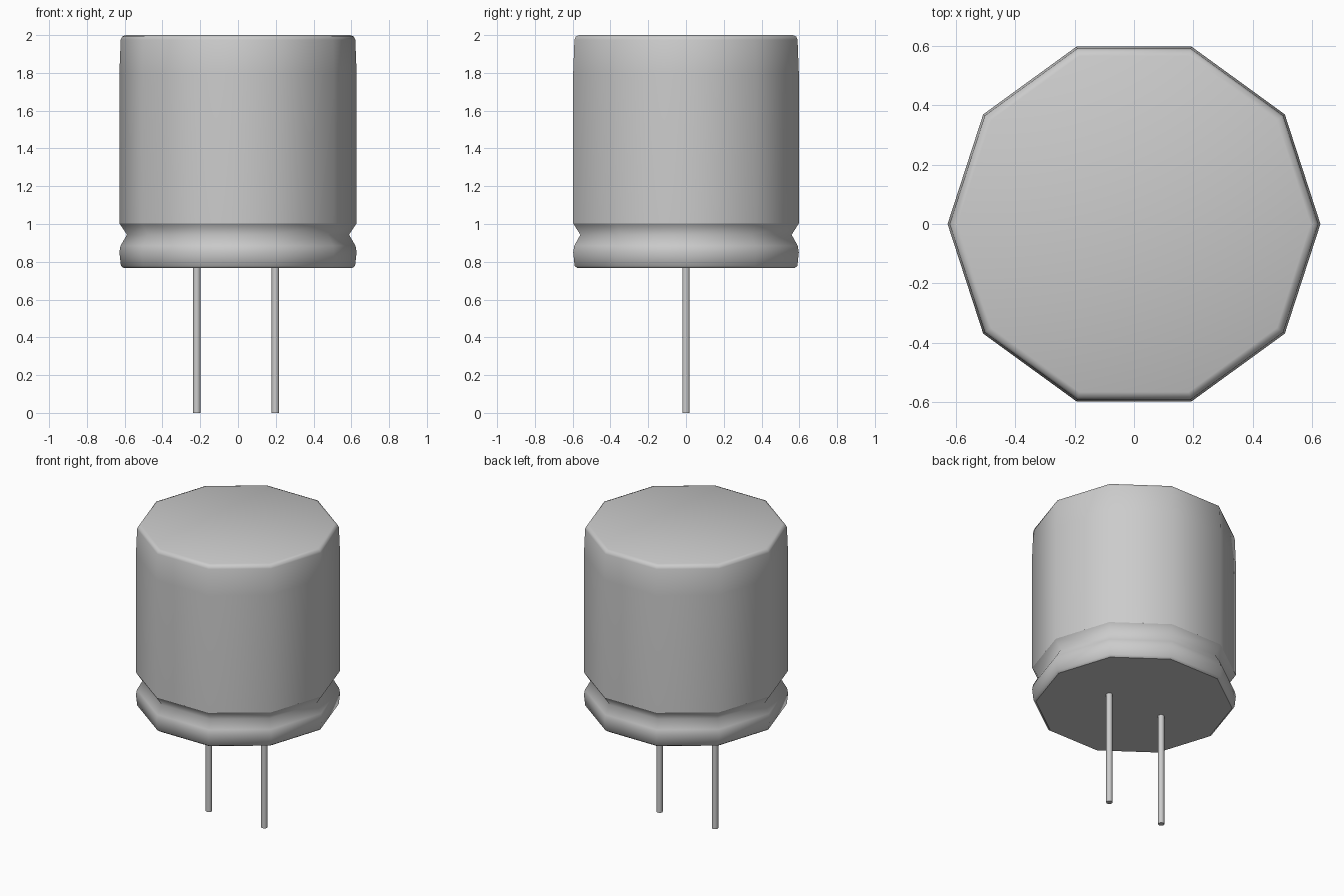
import bpy, bmesh, math

if "Cube" in bpy.data.objects:
    bpy.data.objects.remove(bpy.data.objects["Cube"])

SIDES = 10


def lathe(name, profile, sides, location=(0, 0, 0), sharp_rings=()):
    """Revolve (radius, z) points into a closed, smooth shaded solid."""
    bm = bmesh.new()
    rings = []
    for r, z in profile:
        rings.append([bm.verts.new((r * math.cos(2 * math.pi * i / sides),
                                    r * math.sin(2 * math.pi * i / sides), z))
                      for i in range(sides)])
    for a, b in zip(rings, rings[1:]):
        for i in range(sides):
            j = (i + 1) % sides
            bm.faces.new((a[i], a[j], b[j], b[i])).smooth = True
    bm.faces.new(rings[0][::-1]).smooth = True
    bm.faces.new(rings[-1]).smooth = True
    for k in sharp_rings:
        for i in range(sides):
            bm.edges.get((rings[k][i], rings[k][(i + 1) % sides])).smooth = False
    mesh = bpy.data.meshes.new(name)
    bm.to_mesh(mesh)
    bm.free()
    obj = bpy.data.objects.new(name, mesh)
    obj.location = location
    bpy.context.collection.objects.link(obj)
    return obj


# Can: flat base, rolled bead, crimped groove, tall body, bevelled top
can_profile = [(0.605, 0.767), (0.62, 0.778), (0.628, 0.85), (0.622, 0.885),
               (0.588, 0.943), (0.628, 1.003), (0.628, 1.80), (0.621, 1.975),
               (0.614, 1.992), (0.595, 2.0)]
lathe("capacitor_can", can_profile, SIDES, sharp_rings=(0, 5))

# Two wire leads
for side, x in (("left", -0.218), ("right", 0.198)):
    lathe(f"{side}_lead", [(0.02, 0), (0.02, 0.78)], 10, (x, 0, 0), (0, 1))
